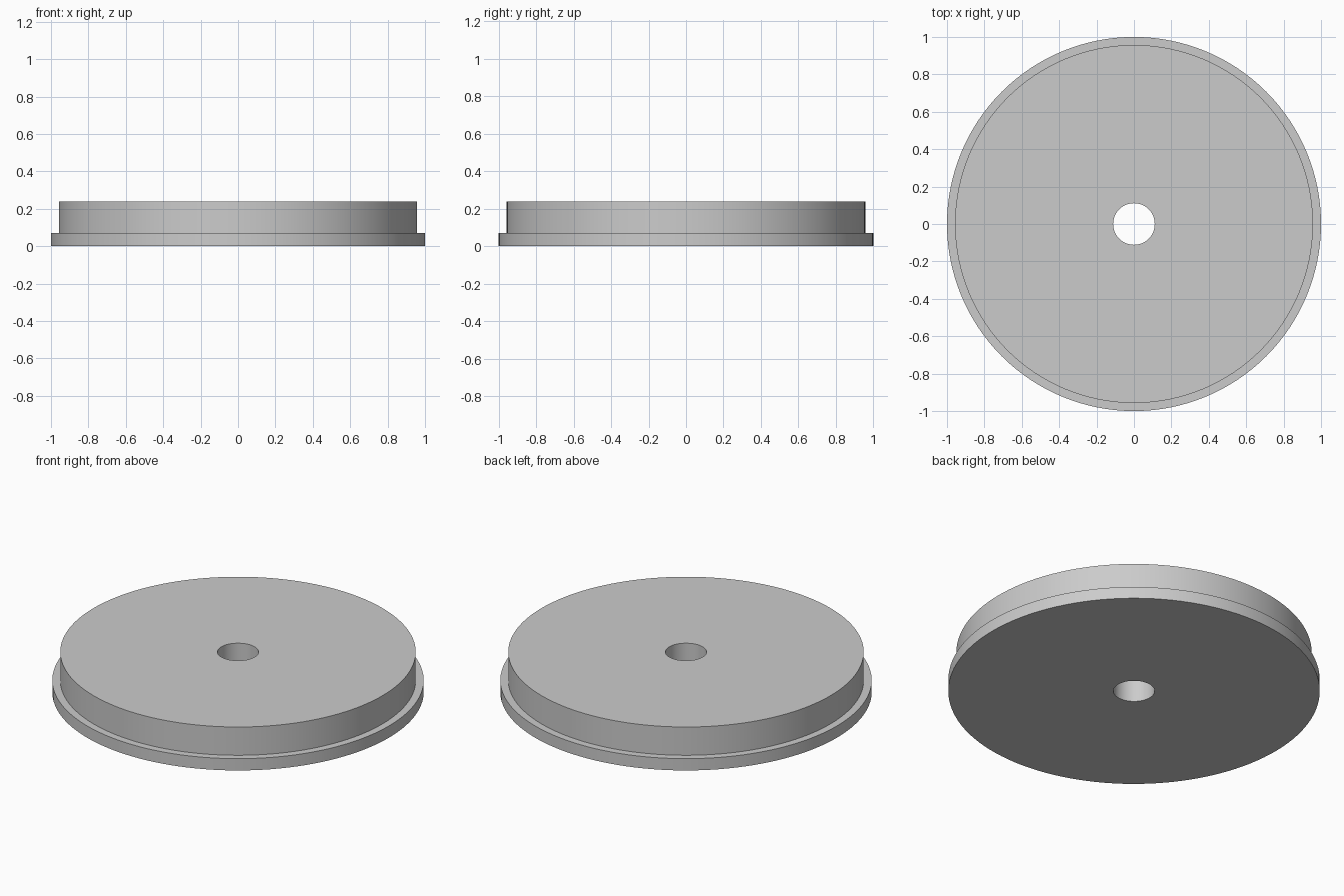
import bpy
import bmesh
import math

cube = bpy.data.objects.get("Cube")
if cube:
    bpy.data.objects.remove(cube, do_unlink=True)

SEGMENTS = 128
OUTER_R, RAISED_R, HOLE_R = 1.0, 0.957, 0.111
FLANGE_Z, TOP_Z = 0.07, 0.238

# Single plain grey
grey = bpy.data.materials.new("plain_grey")
grey.use_nodes = True
colour = (0.6, 0.6, 0.6, 1.0)
grey.diffuse_color = colour
grey.node_tree.nodes["Principled BSDF"].inputs["Base Color"].default_value = colour


def lathe(name, profile):
    """Spin a closed (radius, z) profile around the z axis."""
    bm = bmesh.new()
    rings = []
    for r, z in profile:
        angles = [math.tau * i / SEGMENTS for i in range(SEGMENTS)]
        rings.append([bm.verts.new((r * math.cos(a), r * math.sin(a), z)) for a in angles])
    for k, ring in enumerate(rings):
        above = rings[(k + 1) % len(rings)]
        for i in range(SEGMENTS):
            j = (i + 1) % SEGMENTS
            bm.faces.new((ring[i], ring[j], above[j], above[i]))
    bmesh.ops.recalc_face_normals(bm, faces=bm.faces)
    mesh = bpy.data.meshes.new(name)
    bm.to_mesh(mesh)
    bm.free()
    mesh.materials.append(grey)
    obj = bpy.data.objects.new(name, mesh)
    bpy.context.collection.objects.link(obj)
    return obj


# Stepped disc: flange, raised plate and centre bore in one solid
disc = lathe("flanged_disc", [
    (HOLE_R, 0), (OUTER_R, 0), (OUTER_R, FLANGE_Z),
    (RAISED_R, FLANGE_Z), (RAISED_R, TOP_Z), (HOLE_R, TOP_Z),
])

# Smooth walls, crisp rims
bpy.ops.object.select_all(action='DESELECT')
disc.select_set(True)
bpy.context.view_layer.objects.active = disc
bpy.ops.object.shade_smooth_by_angle(angle=math.radians(30))
